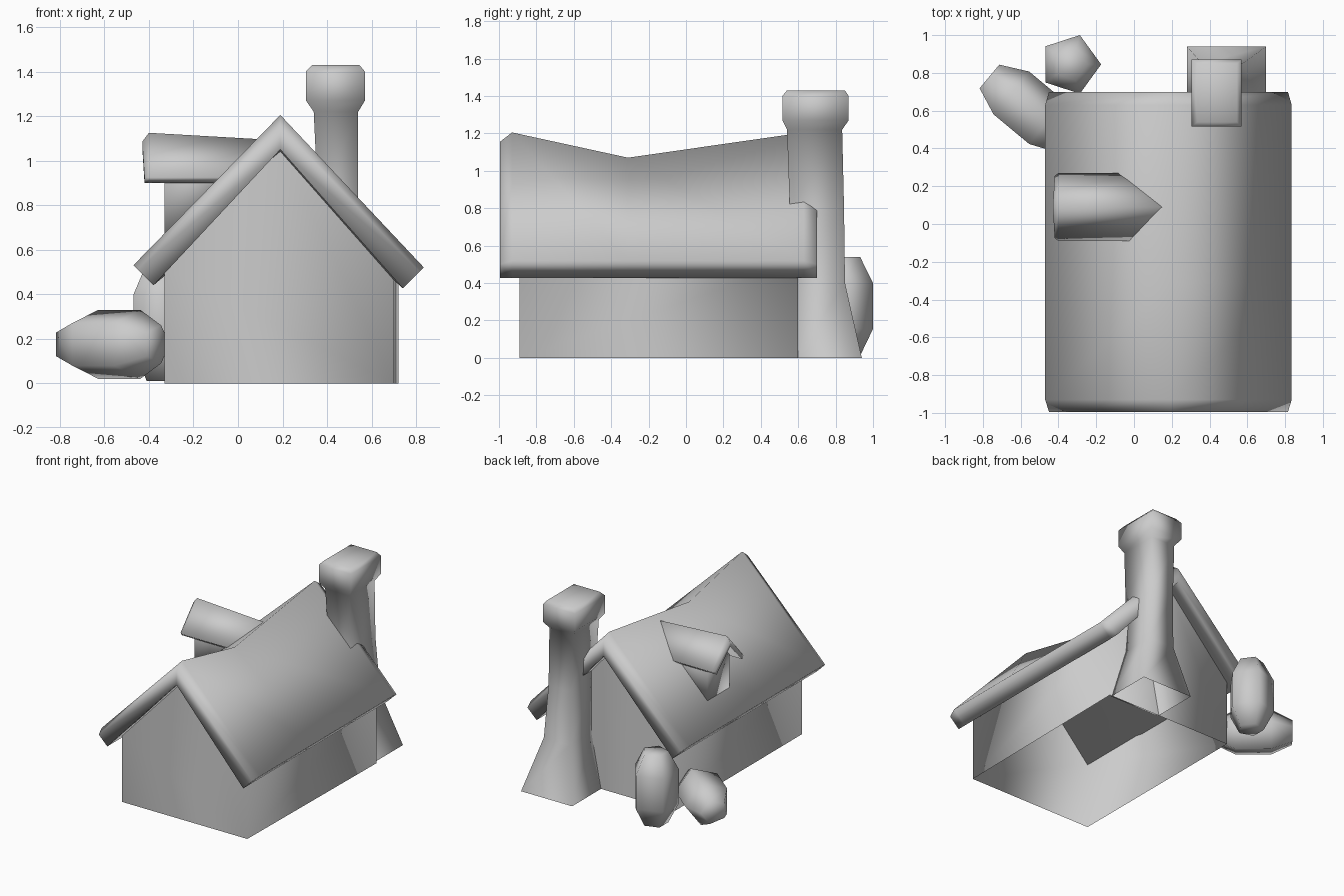
import bpy, bmesh
from math import cos, sin, pi
from mathutils import Vector

if "Cube" in bpy.data.objects:
    bpy.data.objects.remove(bpy.data.objects["Cube"])


def loft(name, sections, cap_start=True, cap_end=True):
    """Skin a list of equal-length point rings into one smooth-shaded object."""
    bm = bmesh.new()
    rings = [[bm.verts.new(p) for p in s] for s in sections]
    n = len(rings[0])
    for a, b in zip(rings, rings[1:]):
        for i in range(n):
            j = (i + 1) % n
            bm.faces.new((a[i], a[j], b[j], b[i]))
    if cap_start:
        bm.faces.new(rings[0])
    if cap_end:
        bm.faces.new(rings[-1])
    bmesh.ops.recalc_face_normals(bm, faces=bm.faces)
    concave = [f for f in bm.faces if len(f.verts) > 5]
    bmesh.ops.triangulate(bm, faces=concave)
    mesh = bpy.data.meshes.new(name)
    bm.to_mesh(mesh)
    bm.free()
    for p in mesh.polygons:
        p.use_smooth = True
    ob = bpy.data.objects.new(name, mesh)
    bpy.context.collection.objects.link(ob)
    return ob


# Walls: four open-bottomed sides with gabled ends
def wall_panel(bm, pts):
    bm.faces.new([bm.verts.new(p) for p in pts])


def gable(y, xr):
    return [(-0.33, y, 0), (xr, y, 0), (xr, y, 0.51), (0.19, y, 1.06), (-0.33, y, 0.51)]


bm = bmesh.new()
f, b = gable(-0.89, 0.70), gable(0.60, 0.72)
wall_panel(bm, f)
wall_panel(bm, b[::-1])
wall_panel(bm, (f[1], b[1], b[2], f[2]))
wall_panel(bm, (b[0], f[0], f[4], b[4]))
bmesh.ops.remove_doubles(bm, verts=bm.verts, dist=0.001)
walls_mesh = bpy.data.meshes.new("walls")
bm.to_mesh(walls_mesh)
bm.free()
for p in walls_mesh.polygons:
    p.use_smooth = True
bpy.context.collection.objects.link(bpy.data.objects.new("walls", walls_mesh))


# Main roof: thick folded slab with a sagging ridge and chamfered ends
def roof_section(y, top, under, inset=0.0):
    return [(-0.47 + inset, y, 0.53 - inset), (0.19, y, top), (0.835 - inset, y, 0.52 - inset),
            (0.74, y, 0.427), (0.19, y, under), (-0.38, y, 0.44)]


loft("roof", [
    roof_section(-0.995, 1.155, 1.05, 0.02),
    roof_section(-0.93, 1.205, 1.05),
    roof_section(-0.31, 1.07, 0.92),
    roof_section(0.63, 1.205, 1.05),
    roof_section(0.70, 1.155, 1.05, 0.02),
])


# Dormer walls and its small gabled roof
def dormer_wall(x, low):
    return [(x, -0.04, low), (x, 0.22, low), (x, 0.22, 0.93), (x, 0.09, 1.09), (x, -0.04, 0.93)]


loft("dormer_walls", [dormer_wall(-0.33, 0.64), dormer_wall(-0.02, 0.86)])


def dormer_roof(x_ridge, x_eave, top, inset=0.0):
    return [(x_eave, -0.09 + inset, 0.925), (x_ridge, 0.09, top), (x_eave, 0.27 - inset, 0.925),
            (x_eave, 0.24, 0.90), (x_ridge, 0.09, 1.06), (x_eave, -0.06, 0.90)]


loft("dormer_roof", [
    dormer_roof(-0.43, -0.42, 1.085, 0.015),
    dormer_roof(-0.40, -0.40, 1.125),
    dormer_roof(0.21, 0.04, 1.09),
])


# Chimney: flared open base, straight shaft, chamfered cap
def rect(x0, x1, y0, y1, z):
    return [(x0, y0, z), (x1, y0, z), (x1, y1, z), (x0, y1, z)]


loft("chimney", [
    rect(0.28, 0.70, 0.59, 0.94, 0.0),
    rect(0.36, 0.575, 0.57, 0.85, 0.40),
    rect(0.36, 0.54, 0.555, 0.845, 0.80),
    rect(0.34, 0.54, 0.54, 0.835, 1.22),
    rect(0.305, 0.57, 0.515, 0.87, 1.27),
    rect(0.305, 0.57, 0.515, 0.87, 1.40),
    rect(0.335, 0.545, 0.54, 0.85, 1.43),
], cap_start=False)


# Bushes: the same five-sided barrel, one upright and one lying down
def barrel(name, centre, axis, side):
    axis = Vector(axis).normalized()
    u = Vector(side).normalized()
    v = axis.cross(u)
    c = Vector(centre)
    rings = []
    for t, r in ((-0.265, 0.09), (-0.12, 0.163), (0.125, 0.163), (0.265, 0.09)):
        rings.append([c + axis * t + (u * cos(2 * pi * i / 5) + v * sin(2 * pi * i / 5)) * r
                      for i in range(5)])
    loft(name, rings)


barrel("upright_bush", (-0.337, 0.845, 0.275), (0, 0, 1), (1, 0, 0))
barrel("lying_bush", (-0.567, 0.605, 0.175), (0.77, -0.64, 0), (0.64, 0.77, 0))
